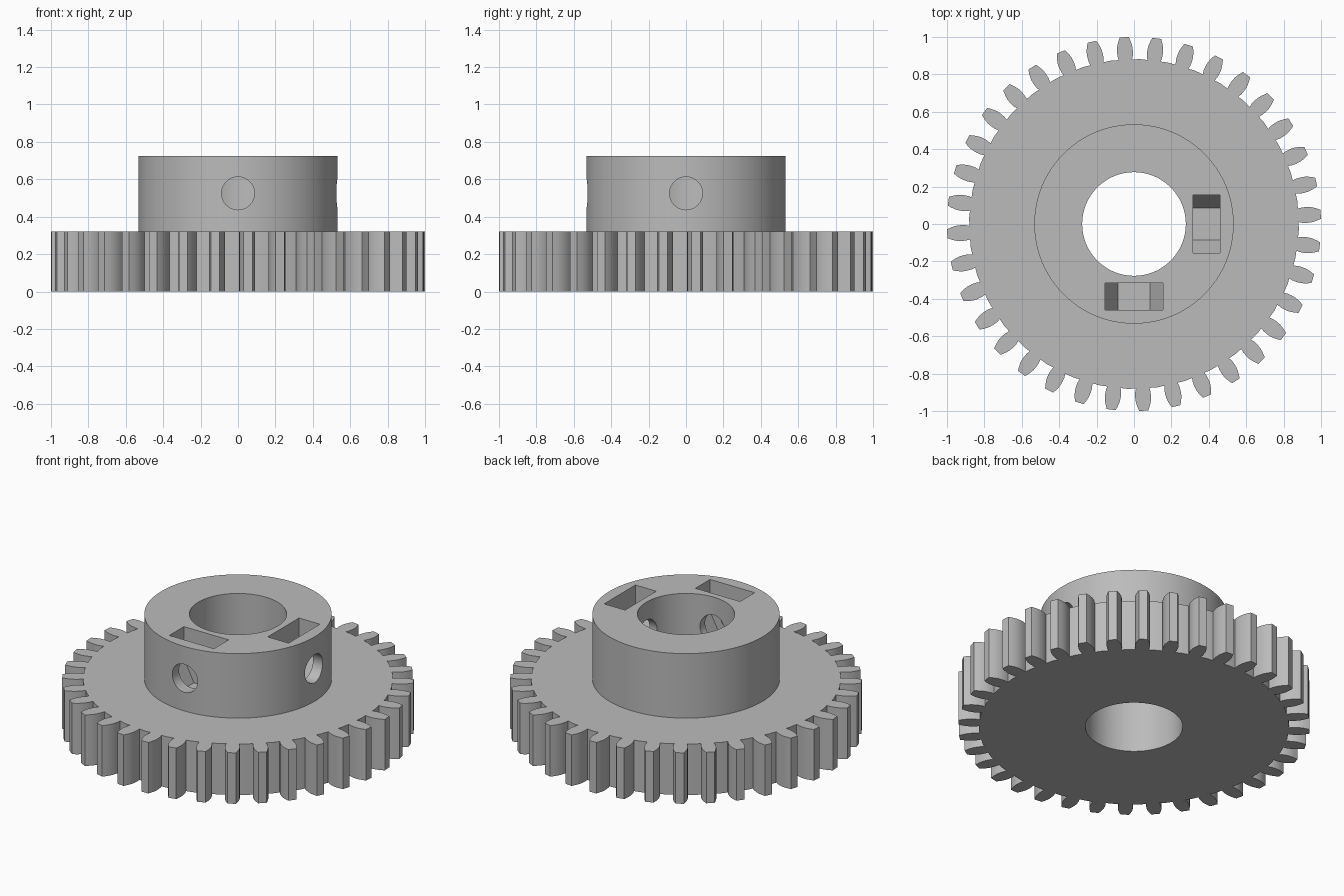
import bpy, bmesh, math
from mathutils import Matrix

if "Cube" in bpy.data.objects:
    bpy.data.objects.remove(bpy.data.objects["Cube"], do_unlink=True)

TEETH, WHEEL_H, HUB_TOP = 36, 0.32, 0.725
HUB_R, BORE_R = 0.533, 0.277
HOLE_R, HOLE_Z = 0.088, 0.525

grey = bpy.data.materials.new("plain grey")
grey.use_nodes = True
grey.diffuse_color = (0.5, 0.5, 0.5, 1)
grey.node_tree.nodes["Principled BSDF"].inputs["Base Color"].default_value = (0.5, 0.5, 0.5, 1)


def prism(name, outline, height, matrix):
    """Extrude a flat outline along local z, then place it."""
    bm = bmesh.new()
    face = bm.faces.new([bm.verts.new((x, y, 0)) for x, y in outline])
    top = bmesh.ops.extrude_face_region(bm, geom=[face])["geom"]
    verts = [v for v in top if isinstance(v, bmesh.types.BMVert)]
    bmesh.ops.translate(bm, verts=verts, vec=(0, 0, height))
    bmesh.ops.recalc_face_normals(bm, faces=bm.faces)
    bm.transform(matrix)
    mesh = bpy.data.meshes.new(name)
    bm.to_mesh(mesh)
    bm.free()
    mesh.materials.append(grey)
    obj = bpy.data.objects.new(name, mesh)
    bpy.context.collection.objects.link(obj)
    return obj


def circle(radius, count):
    return [(radius * math.cos(math.tau * i / count), radius * math.sin(math.tau * i / count))
            for i in range(count)]


def combine(target, tool, operation):
    """Apply a boolean and remove the tool object."""
    mod = target.modifiers.new(operation, "BOOLEAN")
    mod.operation, mod.solver, mod.object = operation, "EXACT", tool
    bpy.context.view_layer.objects.active = target
    bpy.ops.object.modifier_apply(modifier=mod.name)
    bpy.data.objects.remove(tool, do_unlink=True)


# Toothed wheel: half widths of one tooth by radius, mirrored and repeated
flank = [(0.88, 0.036), (0.9, 0.041), (0.925, 0.0425), (0.947, 0.041),
         (0.965, 0.037), (0.983, 0.031), (1.0, 0.024)]
tooth = [(r, -w) for r, w in flank] + [(r, w) for r, w in reversed(flank)]
wheel = []
for i in range(TEETH):
    middle = math.radians(3) + math.tau * i / TEETH
    for r, w in tooth:
        a = middle + w / r
        wheel.append((r * math.cos(a), r * math.sin(a)))
    gap = middle + math.pi / TEETH
    wheel.append((0.882 * math.cos(gap), 0.882 * math.sin(gap)))
gear = prism("gear_with_hub", wheel, WHEEL_H, Matrix())

# Raised hub and central bore
hub = prism("hub", circle(HUB_R, 128), HUB_TOP - 0.1, Matrix.Translation((0, 0, 0.1)))
combine(gear, hub, "UNION")
bore = prism("bore", circle(BORE_R, 96), 1.2, Matrix.Translation((0, 0, -0.2)))
combine(gear, bore, "DIFFERENCE")

# Nut slots with half-hexagon floors, and screw holes, on the front and left
slot = [(-0.155, 1), (-0.155, HOLE_Z), (-0.085, HOLE_Z - 0.134),
        (0.085, HOLE_Z - 0.134), (0.155, HOLE_Z), (0.155, 1)]
hole = [(x, z + HOLE_Z) for x, z in circle(HOLE_R, 48)]
for turn in (0, math.pi / 2):
    facing = Matrix.Rotation(turn, 4, "Z")
    upright = Matrix.Rotation(math.pi / 2, 4, "X")
    for name, outline, start, depth in (("nut_slot", slot, 0.315, 0.145),
                                        ("screw_hole", hole, 0.15, 0.5)):
        place = facing @ Matrix.Translation((0, -start, 0)) @ upright
        combine(gear, prism(name, outline, depth, place), "DIFFERENCE")

bpy.ops.object.select_all(action="DESELECT")
gear.select_set(True)
bpy.context.view_layer.objects.active = gear
bpy.ops.object.shade_smooth_by_angle(angle=math.radians(25))
